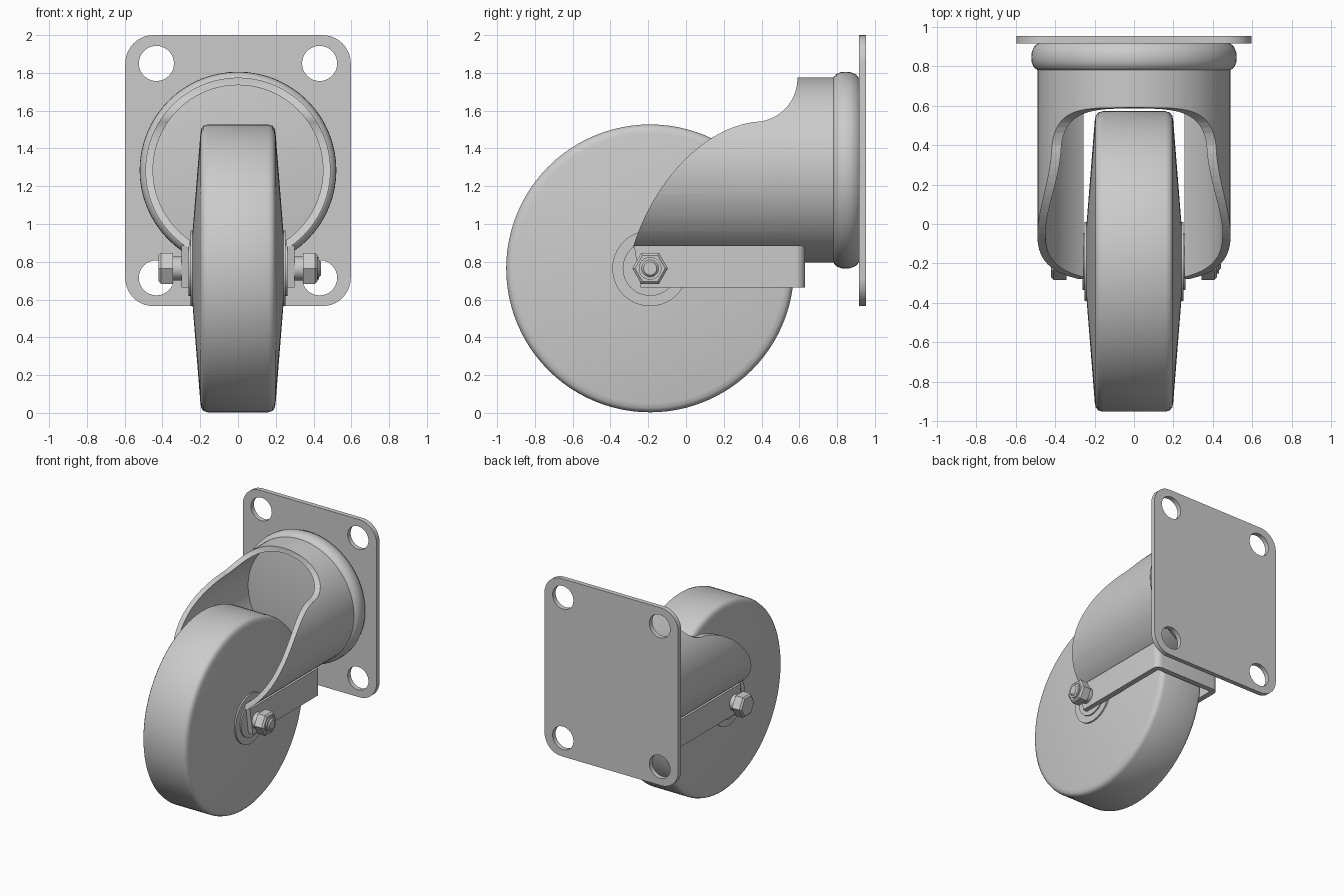
import bpy, bmesh
from math import sin, cos, pi
from mathutils import Matrix, Vector
from mathutils.geometry import interpolate_bezier

if "Cube" in bpy.data.objects:
    bpy.data.objects.remove(bpy.data.objects["Cube"])


def finish(ob, angle=35):
    bpy.ops.object.select_all(action='DESELECT')
    ob.select_set(True)
    bpy.context.view_layer.objects.active = ob
    bpy.ops.object.shade_smooth_by_angle(angle=angle * pi / 180)


def from_bmesh(name, bm, smooth=True):
    bmesh.ops.remove_doubles(bm, verts=bm.verts, dist=1e-5)
    bmesh.ops.recalc_face_normals(bm, faces=bm.faces)
    me = bpy.data.meshes.new(name)
    bm.to_mesh(me)
    bm.free()
    ob = bpy.data.objects.new(name, me)
    bpy.context.collection.objects.link(ob)
    if smooth:
        finish(ob)
    return ob


def lathe(name, profile, axis, centre, steps=64, closed=False):
    """Revolve (position along axis, radius) points; zero radii close the ends."""
    bm = bmesh.new()
    rings = []
    for a, r in profile:
        ring = []
        for i in range(steps):
            u, v = r * cos(2 * pi * i / steps), r * sin(2 * pi * i / steps)
            p = (a, u, v) if axis == 'X' else (u, a, v)
            ring.append(bm.verts.new(Vector(p) + Vector(centre)))
        rings.append(ring)
    pairs = list(zip(rings, rings[1:])) + ([(rings[-1], rings[0])] if closed else [])
    for r0, r1 in pairs:
        for i in range(steps):
            j = (i + 1) % steps
            bm.faces.new((r0[i], r0[j], r1[j], r1[i]))
    if not closed:
        bm.faces.new(rings[0])
        bm.faces.new(rings[-1])
    return from_bmesh(name, bm)


def extrude(name, loops, half, matrix, smooth=True):
    """Extrude 2D outlines (the inner ones become holes) by +-half."""
    cu = bpy.data.curves.new(name, 'CURVE')
    cu.dimensions, cu.fill_mode, cu.extrude = '2D', 'BOTH', half
    for pts in loops:
        sp = cu.splines.new('POLY')
        sp.points.add(len(pts) - 1)
        for p, (u, v) in zip(sp.points, pts):
            p.co = (u, v, 0, 1)
        sp.use_cyclic_u = True
    tmp = bpy.data.objects.new("tmp", cu)
    bpy.context.collection.objects.link(tmp)
    dg = bpy.context.evaluated_depsgraph_get()
    me = bpy.data.meshes.new_from_object(tmp.evaluated_get(dg))
    bm = bmesh.new()
    bm.from_mesh(me)
    bm.transform(matrix)
    bpy.data.objects.remove(tmp)
    return from_bmesh(name, bm, smooth)


def arc(cx, cy, r, a0, a1, n=10):
    return [(cx + r * cos((a0 + (a1 - a0) * i / n) * pi / 180),
             cy + r * sin((a0 + (a1 - a0) * i / n) * pi / 180)) for i in range(n + 1)]


def boolean(ob, cutter, op):
    mod = ob.modifiers.new("cut", 'BOOLEAN')
    mod.object, mod.operation, mod.solver = cutter, op, 'EXACT'
    dg = bpy.context.evaluated_depsgraph_get()
    me = bpy.data.meshes.new_from_object(ob.evaluated_get(dg))
    ob.modifiers.clear()
    ob.data = me
    bpy.data.objects.remove(cutter)


AXLE = (0, -0.19, 0.765)
SWIVEL = (0, 0, 1.285)

# mounting plate with four bolt holes
W, Z0, Z1, R = 0.597, 0.565, 2.0, 0.15
outline = (arc(W - R, Z1 - R, R, 0, 90) + arc(-W + R, Z1 - R, R, 90, 180)
           + arc(-W + R, Z0 + R, R, 180, 270) + arc(W - R, Z0 + R, R, 270, 360))
holes = [arc(x, z, 0.093, 0, 348.75, 31) for x in (-0.432, 0.432) for z in (0.715, 1.85)]
extrude("mounting_plate", [outline] + holes, 0.019,
        Matrix.Translation((0, 0.934, 0)) @ Matrix.Rotation(pi / 2, 4, 'X'))

# swivel bearing ring
lathe("swivel_ring", [(0.918, 0), (0.918, 0.485), (0.9, 0.507), (0.87, 0.519), (0.845, 0.521),
                      (0.82, 0.519), (0.795, 0.508), (0.778, 0.487), (0.772, 0.46), (0.772, 0)],
      'Y', SWIVEL)

# fork housing: a tube trimmed by its side outline, slotted underneath for the wheel
housing = lathe("fork_housing", [(-0.4, 0.49), (0.79, 0.49), (0.79, 0.45), (-0.4, 0.45)],
                'Y', SWIVEL, 96, closed=True)
swoop = [p[:] for p in interpolate_bezier(Vector((-0.28, 0.88)), Vector((-0.18, 1.2)),
                                          Vector((0.07, 1.5)), Vector((0.36, 1.54)), 24)]
side = ([(q[0], q[1]) for q in swoop] + arc(0.36, 1.77, 0.23, -80, 0)
        + [(0.59, 1.9), (0.82, 1.9), (0.82, 0.7), (0.625, 0.7), (0.625, 0.88)])
to_side = Matrix(((0, 0, 1, 0), (1, 0, 0, 0), (0, 1, 0, 0), (0, 0, 0, 1)))
boolean(housing, extrude("side_cutter", [side], 0.8, to_side, False), 'INTERSECT')
bm = bmesh.new()
bmesh.ops.create_cube(bm, size=1, matrix=Matrix.Translation((0, 0.09, 0.75))
                      @ Matrix.Diagonal((0.51, 1.0, 0.6, 1)))
boolean(housing, from_bmesh("slot_cutter", bm, False), 'DIFFERENCE')
finish(housing)

# U-shaped axle bracket wrapped behind the wheel
plan = ([(0.30, -0.275)] + arc(0.25, 0.58, 0.05, 0, 90, 6) + arc(-0.25, 0.58, 0.05, 90, 180, 6)
        + [(-0.30, -0.275), (-0.255, -0.275), (-0.255, 0.587), (0.255, 0.587), (0.255, -0.275)])
bracket = extrude("axle_bracket", [plan], 0.11, Matrix.Translation((0, 0, 0.775)))
for v in bracket.data.vertices:
    if v.co.y < -0.2 and v.co.z < 0.7:
        v.co.y = -0.24

# wheel and hub
half = [(-0.24, 0), (-0.24, 0.2), (-0.199, 0.715), (-0.194, 0.74), (-0.182, 0.755), (-0.16, 0.762)]
lathe("wheel", half + [(-a, r) for a, r in reversed(half)], 'X', AXLE, 96)
lathe("hub", [(-0.252, 0), (-0.252, 0.2), (0.252, 0.2), (0.252, 0)], 'X', AXLE)

# axle, with washers, bolt head and nut
lathe("axle", [(-0.36, 0), (-0.36, 0.045), (0.43, 0.045), (0.44, 0.035), (0.44, 0)], 'X', AXLE, 32)
for s, label, hexname in ((-1, "left", "bolt_head"), (1, "right", "axle_nut")):
    lathe(label + "_hub_washer", [(s * a, r) for a, r in
          ((0.24, 0), (0.24, 0.145), (0.262, 0.145), (0.262, 0))], 'X', AXLE)
    lathe(label + "_spacer", [(s * a, r) for a, r in
          ((0.29, 0), (0.29, 0.063), (0.35, 0.063), (0.35, 0))], 'X', AXLE, 32)
    lathe(hexname, [(s * a, r) for a, r in
          ((0.343, 0), (0.343, 0.094), (0.408, 0.094), (0.42, 0.08), (0.42, 0))], 'X', AXLE, 6)
lathe("nut_collar", [(0.40, 0), (0.40, 0.06), (0.43, 0.06), (0.43, 0)], 'X', AXLE, 32)
